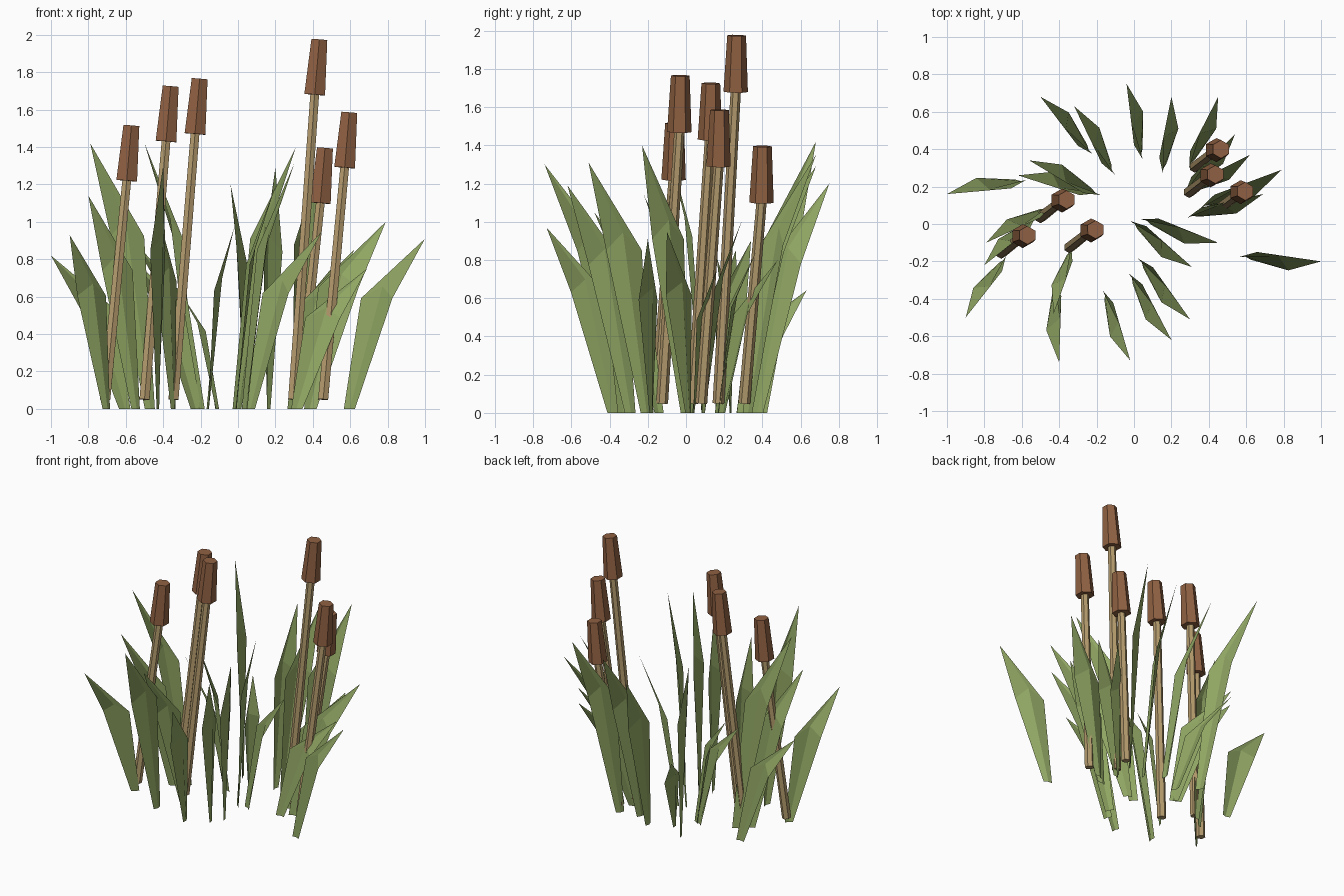
import bpy
import bmesh
from mathutils import Matrix, Vector

cube = bpy.data.objects.get("Cube")
if cube:
    bpy.data.objects.remove(cube)


def make_material(name, colour):
    mat = bpy.data.materials.new(name)
    mat.use_nodes = True
    mat.diffuse_color = colour
    mat.node_tree.nodes["Principled BSDF"].inputs["Base Color"].default_value = colour
    return mat


leaf_green = make_material("leaf green", (0.28, 0.38, 0.125, 1))
stem_tan = make_material("stem tan", (0.46, 0.33, 0.155, 1))
head_brown = make_material("seed head brown", (0.28, 0.12, 0.055, 1))


def add_object(name, bm, material):
    mesh = bpy.data.meshes.new(name)
    bm.to_mesh(mesh)
    bm.free()
    mesh.materials.append(material)
    obj = bpy.data.objects.new(name, mesh)
    bpy.context.collection.objects.link(obj)
    return obj


def add_rod(name, start, end, start_radius, end_radius, material):
    """Six-sided tapered rod between two points."""
    axis = end - start
    bm = bmesh.new()
    turn = Vector((0, 0, 1)).rotation_difference(axis).to_matrix().to_4x4()
    bmesh.ops.create_cone(bm, cap_ends=True, segments=6,
                          radius1=start_radius, radius2=end_radius,
                          depth=axis.length,
                          matrix=Matrix.Translation((start + end) / 2) @ turn)
    return add_object(name, bm, material)


def add_leaf(name, base, tip):
    """Upright blade, widest above the middle, creased along a central ridge."""
    span = Vector((tip.x - base.x, tip.y - base.y, 0))
    length = span.length
    along = span.normalized()
    side = Vector((-along.y, along.x, 0))

    def point(run, offset, rise):
        return base + along * run * length + side * offset * length + Vector((0, 0, rise * tip.z))

    bm = bmesh.new()
    inner = [bm.verts.new(point(*p)) for p in ((-0.01, 0.01, 0), (0.2, 0.08, 0.65))]
    ridge = [bm.verts.new(point(*p)) for p in ((0.06, 0.015, 0), (0.47, 0.04, 0.72))]
    outer = [bm.verts.new(point(*p)) for p in ((0.13, -0.02, 0), (0.6, -0.13, 0.65))]
    end = bm.verts.new(tip)
    for left, right in ((inner, ridge), (ridge, outer)):
        bm.faces.new((left[0], right[0], right[1], left[1]))
        bm.faces.new((left[1], right[1], end))
    return add_object(name, bm, leaf_green)


# Reeds: every stem leans the same way and carries a tapered seed head
reed_tops = [(-0.57, -0.06, 1.515), (-0.36, 0.13, 1.725), (-0.205, -0.03, 1.765),
             (0.435, 0.265, 1.975), (0.465, 0.4, 1.395), (0.595, 0.175, 1.585)]
for number, spot in enumerate(reed_tops, 1):
    top = Vector(spot)
    neck = top - Vector((0.025, 0.005, 0.295))
    foot = Vector((neck.x - 0.115, neck.y - 0.09, 0.05))
    add_rod(f"reed_stem_{number}", foot, neck, 0.031, 0.027, stem_tan)
    add_rod(f"seed_head_{number}", neck, top, 0.064, 0.049, head_brown)

# Leaves: foot x, foot y, tip x, tip y, tip height
leaf_spans = [
    (-0.22, 0.38, -0.5, 0.68, 1.42), (-0.1, 0.27, -0.32, 0.63, 0.64),
    (0.05, 0.35, -0.04, 0.75, 1.2), (0.16, 0.27, 0.2, 0.68, 1.29),
    (0.3, 0.3, 0.45, 0.68, 1.35), (0.28, 0.17, 0.54, 0.48, 0.8),
    (0.27, 0.15, 0.62, 0.37, 0.85), (0.36, 0.08, 0.79, 0.29, 1),
    (0.29, 0.03, 0.69, 0.16, 0.75), (0.04, 0.02, 0.45, -0.1, 0.95),
    (-0.02, 0.01, 0.31, -0.23, 1.4), (0.57, -0.18, 1, -0.2, 0.91),
    (0.02, -0.19, 0.3, -0.51, 1.31), (-0.03, -0.27, 0.2, -0.62, 1.19),
    (-0.17, -0.36, -0.02, -0.73, 0.97), (-0.43, -0.3, -0.4, -0.74, 1.3),
    (-0.34, -0.12, -0.43, -0.48, 1.05),
    (-0.69, -0.17, -0.9, -0.5, 0.93), (-0.45, 0.1, -0.79, -0.1, 1.42),
    (-0.58, 0.24, -1, 0.16, 0.82), (-0.18, 0.16, -0.56, 0.34, 0.9),
    (-0.2, 0.17, -0.62, 0.26, 0.85), (-0.53, 0.04, -0.8, -0.22, 1.14)]
for number, (foot_x, foot_y, tip_x, tip_y, height) in enumerate(leaf_spans, 1):
    add_leaf(f"leaf_{number}", Vector((foot_x, foot_y, 0)), Vector((tip_x, tip_y, height)))
